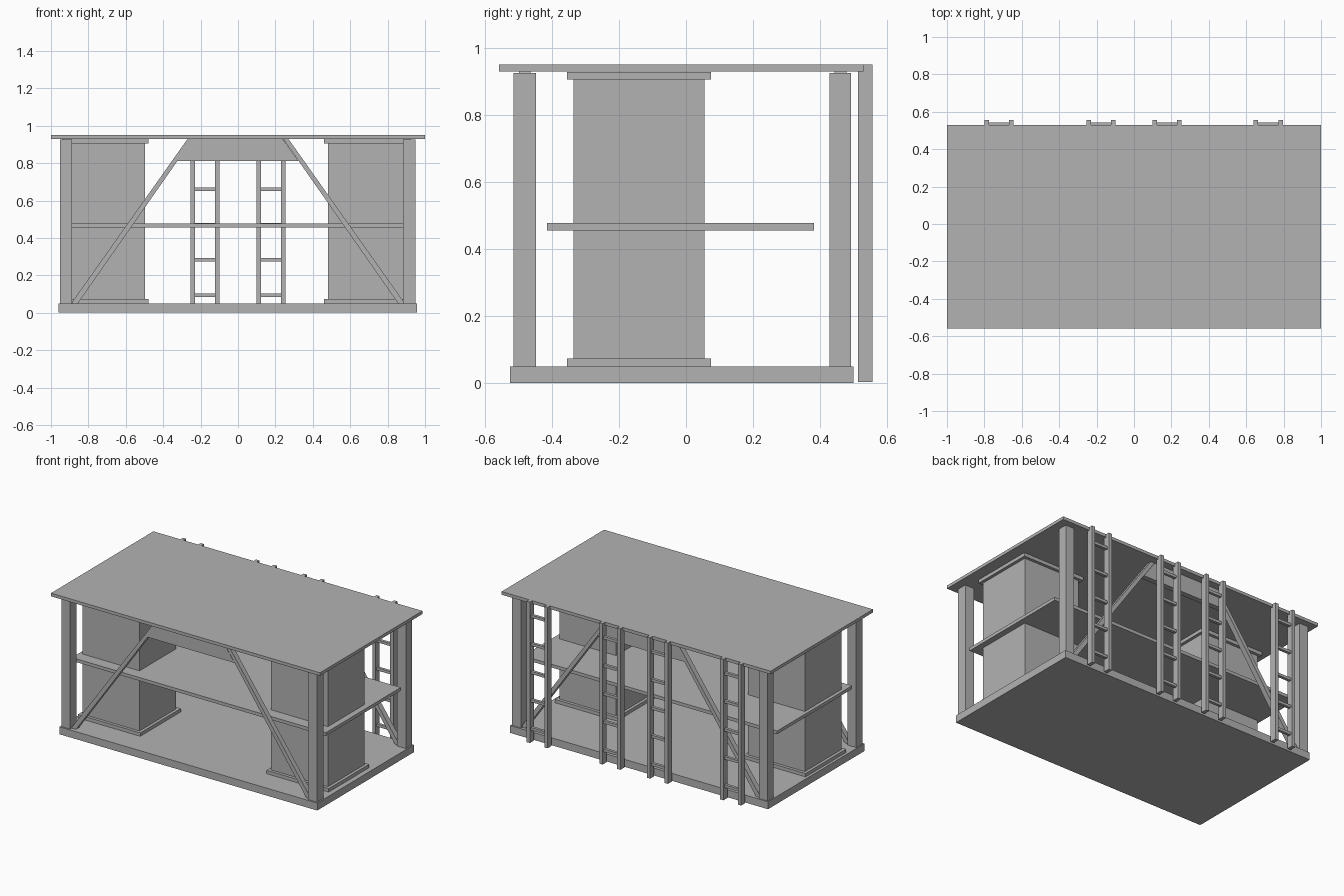
import bpy
import bmesh

cube = bpy.data.objects.get("Cube")
if cube:
    bpy.data.objects.remove(cube, do_unlink=True)

# Single flat colour
grey = bpy.data.materials.new("plain_grey")
grey.use_nodes = True
colour = (0.45, 0.45, 0.45, 1)
grey.diffuse_color = colour
grey.node_tree.nodes["Principled BSDF"].inputs["Base Color"].default_value = colour


def finish(name, bm):
    bmesh.ops.recalc_face_normals(bm, faces=bm.faces)
    mesh = bpy.data.meshes.new(name)
    bm.to_mesh(mesh)
    bm.free()
    mesh.materials.append(grey)
    obj = bpy.data.objects.new(name, mesh)
    bpy.context.collection.objects.link(obj)
    return obj


def add_box(bm, xs, ys, zs):
    """Box between the low and high limits on each axis."""
    verts = bmesh.ops.create_cube(bm, size=1)["verts"]
    for v in verts:
        for axis, (low, high) in enumerate((xs, ys, zs)):
            v.co[axis] = low if v.co[axis] < 0 else high


def box(name, xs, ys, zs):
    bm = bmesh.new()
    add_box(bm, xs, ys, zs)
    return finish(name, bm)


def plate(name, outline, ys):
    """Outline in x and z, extruded along y."""
    bm = bmesh.new()
    face = bm.faces.new([bm.verts.new((x, ys[0], z)) for x, z in outline])
    moved = bmesh.ops.extrude_face_region(bm, geom=[face])["geom"]
    for v in moved:
        if isinstance(v, bmesh.types.BMVert):
            v.co.y = ys[1]
    return finish(name, bm)


# Horizontal decks
box("base", (-0.96, 0.957), (-0.525, 0.50), (0, 0.05))
box("middle_shelf", (-0.945, 0.943), (-0.414, 0.382), (0.455, 0.477))
box("roof", (-1, 1), (-0.558, 0.53), (0.929, 0.95))

# Corner posts
for side, xs in (("right", (-0.952, -0.888)), ("left", (0.882, 0.948))):
    for end, ys in (("front", (-0.515, -0.448)), ("back", (0.428, 0.492))):
        box(f"{end}_{side}_post", xs, ys, (0.05, 0.925))

# Wide columns with a foot and a cap
for side, low, high in (("right", -0.922, -0.498), ("left", 0.481, 0.903)):
    rim = 0.02
    box(f"{side}_column", (low, high), (-0.335, 0.055), (0.073, 0.905))
    for part, zs in (("foot", (0.05, 0.073)), ("cap", (0.905, 0.928))):
        box(f"{side}_column_{part}", (low - rim, high + rim),
            (-0.335 - rim, 0.055 + rim), zs)

# Trapezoid header and diagonal braces, front and back
for end, ys in (("front", (-0.498, -0.464)), ("back", (0.443, 0.479))):
    plate(f"{end}_header",
          [(-0.243, 0.929), (0.24, 0.929), (0.322, 0.812), (-0.326, 0.812)], ys)
    for side, s in (("right", -1), ("left", 1)):
        plate(f"{end}_{side}_brace",
              [(s * 0.27, 0.929), (s * 0.242, 0.929), (s * 0.856, 0.05),
               (s * 0.885, 0.05), (s * 0.885, 0.06)], ys)

# Four ladders along the back
for number, centre in enumerate((-0.721, -0.177, 0.177, 0.718), 1):
    bm = bmesh.new()
    for s in (-1, 1):
        x = centre + s * 0.066
        add_box(bm, (x - 0.012, x + 0.012), (0.513, 0.556), (0.003, 0.95))
    for i in range(5):
        z = 0.094 + i * 0.189
        add_box(bm, (centre - 0.056, centre + 0.056),
                (0.525, 0.544), (z - 0.009, z + 0.009))
    finish(f"ladder_{number}", bm)
